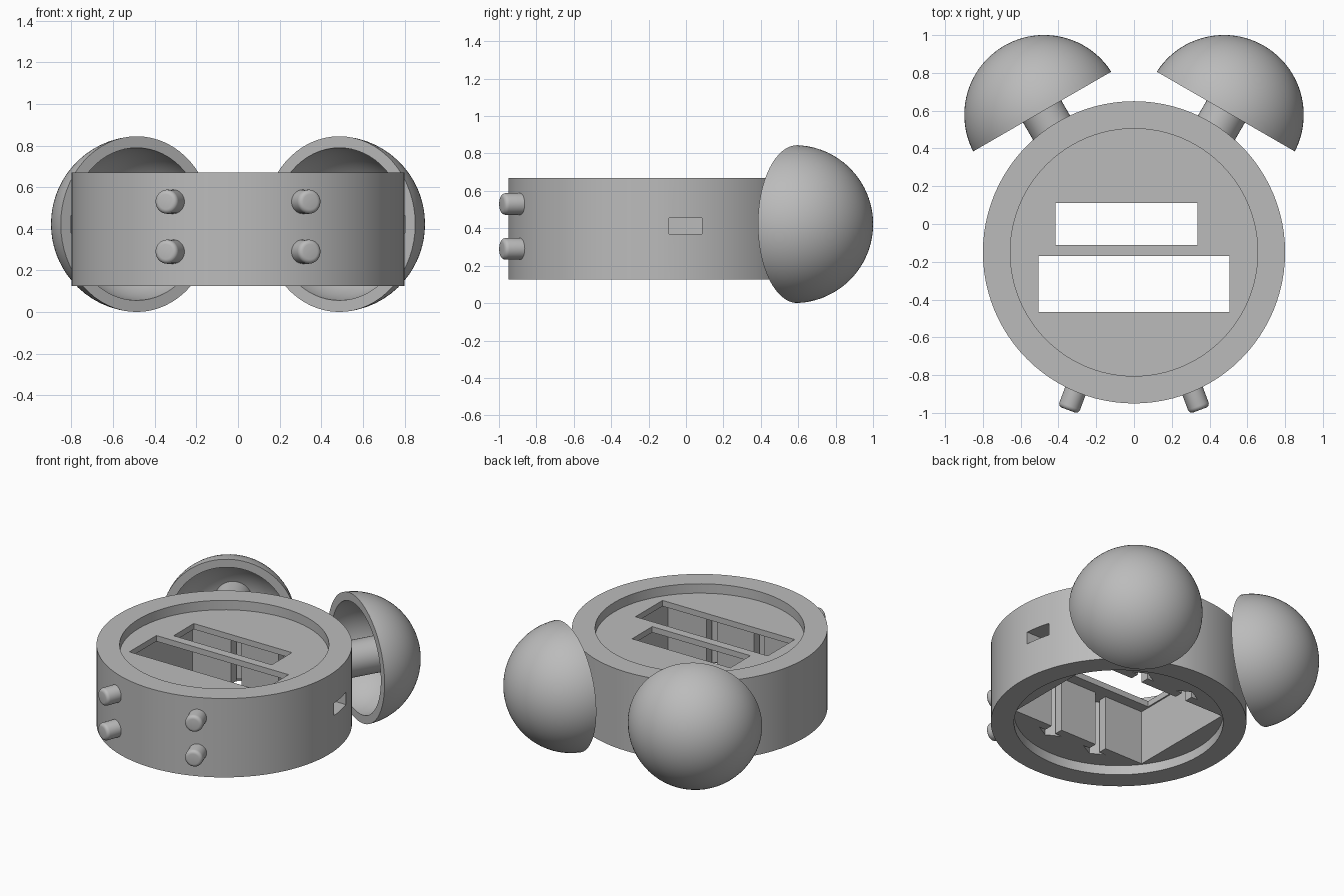
import bpy, bmesh, math
from mathutils import Vector, Matrix

old = bpy.data.objects.get("Cube")
if old:
    bpy.data.objects.remove(old, do_unlink=True)

grey = bpy.data.materials.new("light_grey")
grey.use_nodes = True
colour = (0.5, 0.5, 0.5, 1)
grey.diffuse_color = colour
grey.node_tree.nodes["Principled BSDF"].inputs["Base Color"].default_value = colour

CY = -0.15               # centre of the case in y
BOTTOM, TOP = 0.125, 0.67
RECESS = 0.065


def finish(name, bm):
    bmesh.ops.recalc_face_normals(bm, faces=bm.faces)
    mesh = bpy.data.meshes.new(name)
    bm.to_mesh(mesh)
    bm.free()
    mesh.materials.append(grey)
    obj = bpy.data.objects.new(name, mesh)
    bpy.context.collection.objects.link(obj)
    return obj


def smooth(obj):
    bpy.ops.object.select_all(action='DESELECT')
    obj.select_set(True)
    bpy.context.view_layer.objects.active = obj
    bpy.ops.object.shade_smooth_by_angle(angle=math.radians(30))


def lathe(name, profile, steps, origin, axis=(0, 0, 1)):
    """Revolve (radius, height) points, then point the axis along a direction."""
    bm = bmesh.new()
    verts = [bm.verts.new((r, 0, h)) for r, h in profile]
    edges = [bm.edges.new(pair) for pair in zip(verts, verts[1:])]
    bmesh.ops.spin(bm, geom=verts + edges, cent=(0, 0, 0), axis=(0, 0, 1),
                   angle=math.tau, steps=steps, use_duplicate=False)
    bmesh.ops.remove_doubles(bm, verts=bm.verts, dist=1e-5)
    turn = Vector(axis).to_track_quat('Z', 'Y').to_matrix().to_4x4()
    bm.transform(Matrix.Translation(origin) @ turn)
    return finish(name, bm)


def prism(name, outline, z0, z1):
    bm = bmesh.new()
    face = bm.faces.new([bm.verts.new((x, y, z0)) for x, y in outline])
    side = bmesh.ops.extrude_face_region(bm, geom=[face])["geom"]
    moved = [v for v in side if isinstance(v, bmesh.types.BMVert)]
    bmesh.ops.translate(bm, verts=moved, vec=(0, 0, z1 - z0))
    return finish(name, bm)


def block(name, x0, x1, y0, y1, z0, z1):
    return prism(name, [(x0, y0), (x1, y0), (x1, y1), (x0, y1)], z0, z1)


# Round case with a shallow recess above and below
R, INNER = 0.8, 0.655
case = lathe("case", [(0, BOTTOM + RECESS), (INNER, BOTTOM + RECESS), (INNER, BOTTOM),
                      (R, BOTTOM), (R, TOP), (INNER, TOP), (INNER, TOP - RECESS),
                      (0, TOP - RECESS)], 96, (0, CY, 0))

# Cavity, display windows and side port
HX, HY = 0.515, 0.39
ceiling = TOP - RECESS - 0.04
floor = BOTTOM + 0.02
cutters = [
    block("cavity_cutter", -HX, HX, CY - HY, CY + HY, floor, ceiling),
    block("small_window_cutter", -0.415, 0.335, -0.11, 0.11, 0.5, 0.8),
    block("large_window_cutter", -0.505, 0.505, -0.465, -0.17, 0.5, 0.8),
    block("port_cutter", 0.4, 0.9, -0.09, 0.085, 0.37, 0.455),
]

# Arrow-shaped grooves in the long cavity walls
arrow = [(-0.04, -0.02), (0.04, -0.02), (0.04, 0.06), (0.09, 0.06),
         (0, 0.11), (-0.09, 0.06), (-0.04, 0.06)]
for side in (-1, 1):
    for x in (-0.18, 0.18):
        outline = [(x + u, CY + side * (HY + v)) for u, v in arrow]
        cutters.append(prism("groove_cutter", outline, floor, ceiling))

for cutter in cutters:
    cutter.hide_render = True
    cutter.hide_set(True)
    cut = case.modifiers.new(cutter.name, 'BOOLEAN')
    cut.operation = 'DIFFERENCE'
    cut.solver = 'EXACT'
    cut.object = cutter

# Bake the cuts and drop the cutters
bpy.context.view_layer.update()
baked = bpy.data.meshes.new_from_object(case.evaluated_get(bpy.context.evaluated_depsgraph_get()))
case.modifiers.clear()
case.data = baked
for cutter in cutters:
    bpy.data.objects.remove(cutter, do_unlink=True)
smooth(case)

# Bells: hollow domes on stems
BELL_R, BELL_IN, RIM = 0.4225, 0.367, 0.02


def arc(radius, count=24):
    start = math.asin(RIM / radius)
    angles = [start + (math.pi / 2 - start) * i / count for i in range(count + 1)]
    return [(radius * math.cos(a), radius * math.sin(a)) for a in angles]


for label, s in (("left", 1), ("right", -1)):
    centre = Vector((s * 0.476, 0.578, BELL_R))
    axis = Vector((s * 0.5, math.cos(math.pi / 6), 0))
    smooth(lathe(label + "_bell", arc(BELL_IN)[::-1] + arc(BELL_R), 64, centre, axis))
    smooth(lathe(label + "_bell_stem", [(0, -0.2), (0.117, -0.2), (0.117, 0.37), (0, 0.37)],
                 40, centre, axis))

    # Feet: two rounded pegs on each side of the front
    tilt = math.radians(20.5)
    out = Vector((s * math.sin(tilt), -math.cos(tilt), 0))
    for level, z in (("lower", 0.29), ("upper", 0.53)):
        peg = [(0, -0.2), (0.058, -0.2), (0.058, -0.022)]
        peg += [(0.036 + 0.022 * math.cos(a), -0.022 + 0.022 * math.sin(a))
                for a in (math.pi / 8 * i for i in range(1, 5))]
        peg.append((0, 0))
        smooth(lathe(f"{label}_{level}_foot", peg, 32, Vector((s * 0.348, -0.985, z)), out))
